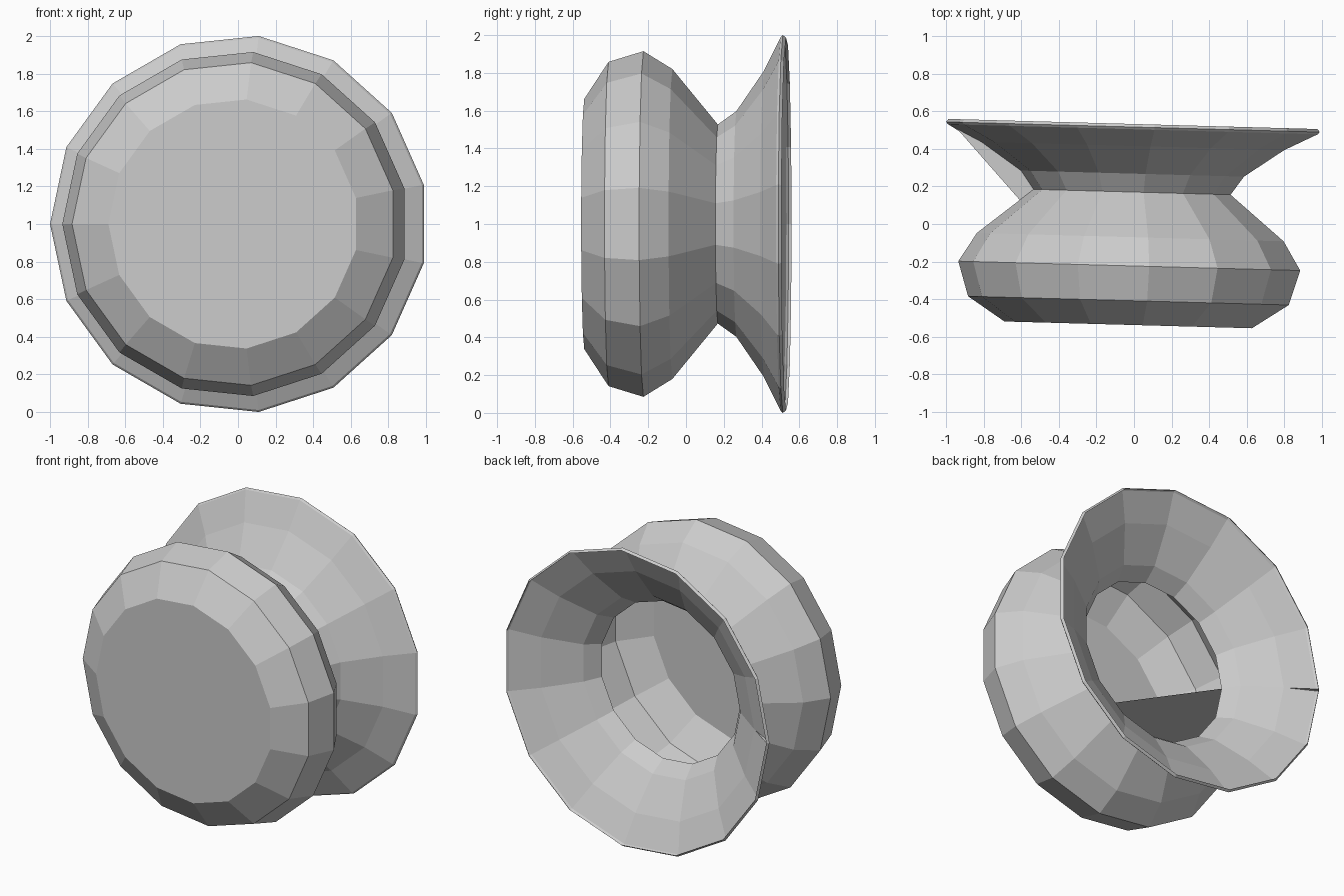
import bpy
import bmesh
import math

cube = bpy.data.objects.get("Cube")
if cube:
    bpy.data.objects.remove(cube, do_unlink=True)

SIDES = 15
# (radius, distance along the axis), from the closed base to the open rim
PROFILE = [(0.666, -0.537), (0.863, -0.408), (0.92, -0.223), (0.825, -0.07),
           (0.53, 0.17), (0.6, 0.268), (0.815, 0.415),
           (0.995, 0.504), (1.0055, 0.516), (0.993, 0.532)]
NECK = 4

# Single clay colour
clay = bpy.data.materials.new("plain_grey")
clay.use_nodes = True
colour = (0.6, 0.6, 0.6, 1)
clay.diffuse_color = colour
clay.node_tree.nodes["Principled BSDF"].inputs["Base Color"].default_value = colour


def add_object(name, bm):
    mesh = bpy.data.meshes.new(name)
    bm.to_mesh(mesh)
    bm.free()
    mesh.materials.append(clay)
    obj = bpy.data.objects.new(name, mesh)
    obj.location = (-0.009, 0, 1)
    obj.rotation_euler.z = math.radians(-1.57)
    bpy.context.collection.objects.link(obj)
    return obj


def ring(bm, radius, y):
    verts = []
    for i in range(SIDES):
        a = math.pi + math.tau * i / SIDES
        verts.append(bm.verts.new((radius * math.cos(a), y, radius * math.sin(a))))
    return verts


# Turned pot lying on its side, with a flat base and a flared open mouth
bm = bmesh.new()
rings = [ring(bm, r, y) for r, y in PROFILE]
bm.faces.new(rings[0])
for low, high in zip(rings, rings[1:]):
    for i in range(SIDES):
        j = (i + 1) % SIDES
        bm.faces.new((low[i], low[j], high[j], high[i]))
bmesh.ops.recalc_face_normals(bm, faces=bm.faces)
add_object("vase_shell", bm)

# Flat web filling the profile along one seam
bm = bmesh.new()
centre = bm.verts.new((0, PROFILE[0][1], 0))
seam = [bm.verts.new((-r, y, 0)) for r, y in PROFILE]
bm.faces.new([centre] + seam[:NECK + 1])
bm.faces.new((centre, seam[NECK], seam[-1]))
bm.faces.new(seam[NECK:])
for face in bm.faces:
    face.normal_update()
    if face.normal.z < 0:
        face.normal_flip()
add_object("seam_web", bm)
